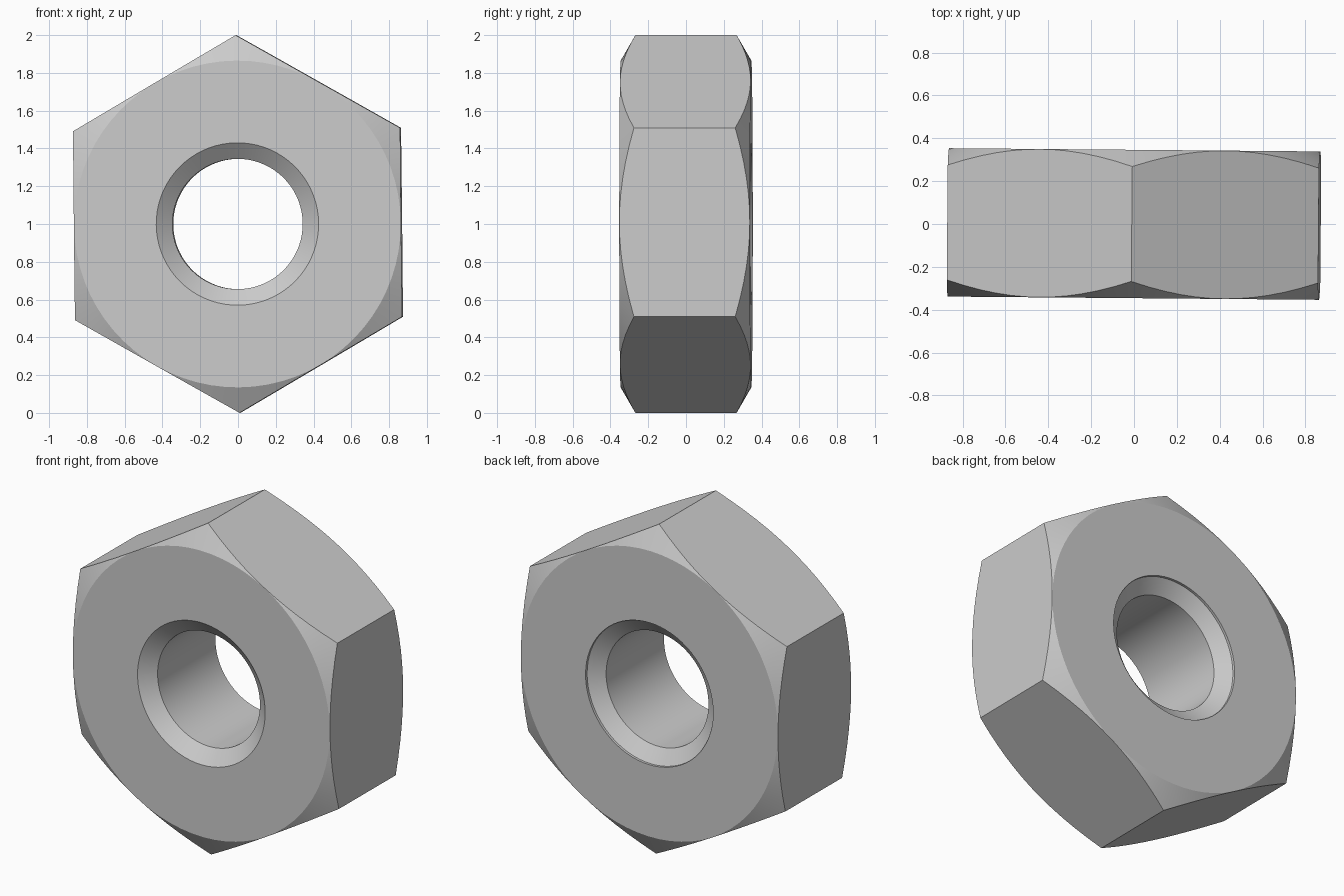
import bpy, bmesh
from math import cos, sin, tan, radians
from mathutils import Matrix

cube = bpy.data.objects.get("Cube")
if cube:
    bpy.data.objects.remove(cube, do_unlink=True)

SEGMENTS = 72
FLAT = 0.866          # centre to each side of the hexagon
HALF = 0.346          # half thickness
FACE = 0.865          # radius of the round flat faces
BORE, RIM = 0.345, 0.43

steel = bpy.data.materials.new("grey steel")
steel.use_nodes = True
colour = (0.6, 0.6, 0.6, 1)
steel.diffuse_color = colour
steel.node_tree.nodes["Principled BSDF"].inputs["Base Color"].default_value = colour


def section(angle):
    """Closed (radius, y) section of the nut at one angle round its axis."""
    from_mid = (angle % 60) - 30 if angle % 60 else -30
    # corners lie at 30 degrees and every 60 after, flats in between
    from_mid = (angle + 30) % 60 - 30
    hexagon = FLAT / cos(radians(from_mid))
    edge = HALF - (hexagon - FACE) * tan(radians(30))
    return [(FACE, -HALF), (hexagon, -edge), (hexagon, edge), (FACE, HALF),
            (RIM, HALF), (RIM, HALF - 0.015), (BORE, HALF - 0.075),
            (BORE, 0.07 - HALF), (RIM, -HALF)]


# Nut body: sections swept round the axis
bm = bmesh.new()
rings = []
for i in range(SEGMENTS):
    a = i * 360 / SEGMENTS
    rings.append([bm.verts.new((r * cos(radians(a)), y, r * sin(radians(a))))
                  for r, y in section(a)])
for i, ring in enumerate(rings):
    following = rings[(i + 1) % SEGMENTS]
    for j in range(len(ring)):
        k = (j + 1) % len(ring)
        bm.faces.new((ring[j], ring[k], following[k], following[j]))
bmesh.ops.recalc_face_normals(bm, faces=bm.faces)

# Slight tilt, then stand it on the ground
tilt = Matrix.Rotation(radians(-0.5), 4, "Z") @ Matrix.Rotation(radians(-0.6), 4, "Y")
bm.transform(Matrix.Translation((0, 0, 1)) @ tilt)

mesh = bpy.data.meshes.new("hex_nut")
bm.to_mesh(mesh)
bm.free()
mesh.materials.append(steel)
nut = bpy.data.objects.new("hex_nut", mesh)
bpy.context.collection.objects.link(nut)

bpy.ops.object.select_all(action="DESELECT")
nut.select_set(True)
bpy.context.view_layer.objects.active = nut
bpy.ops.object.shade_smooth_by_angle(angle=radians(20))
